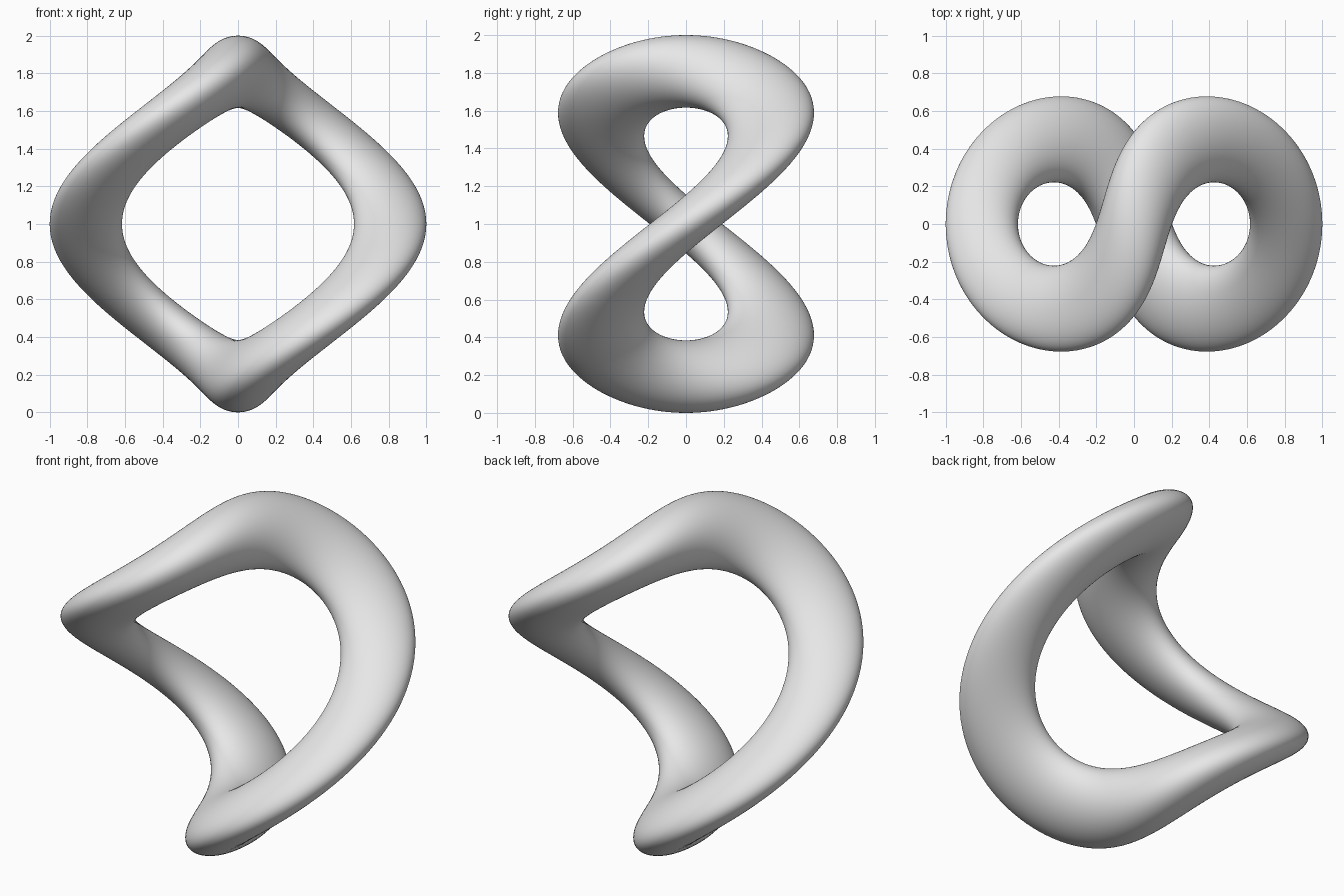
import bpy
import math
from mathutils import Matrix, Vector

default_cube = bpy.data.objects.get("Cube")
if default_cube:
    bpy.data.objects.remove(default_cube, do_unlink=True)

OUTER, INNER = 1.0, 0.616
TWIST = math.pi / 2  # radians per unit of height, half a turn in all

# Plain grey material
grey = bpy.data.materials.new("plain_grey")
grey.use_nodes = True
colour = (0.8, 0.8, 0.8, 1.0)
grey.diffuse_color = colour
grey.node_tree.nodes["Principled BSDF"].inputs["Base Color"].default_value = colour

# Upright ring
bpy.ops.mesh.primitive_torus_add(
    major_segments=192, minor_segments=64,
    major_radius=(OUTER + INNER) / 2, minor_radius=(OUTER - INNER) / 2)
ring = bpy.context.object
ring.name = ring.data.name = "twisted_ring"
ring.data.transform(Matrix.Rotation(math.pi / 2, 4, "X"))

# Twist the ring about its vertical axis and stand it on the ground
for vert in ring.data.vertices:
    turn = Matrix.Rotation(TWIST * vert.co.z, 3, "Z")
    vert.co = turn @ vert.co + Vector((0, 0, OUTER))
ring.data.update()

ring.data.materials.append(grey)
bpy.ops.object.shade_smooth()
